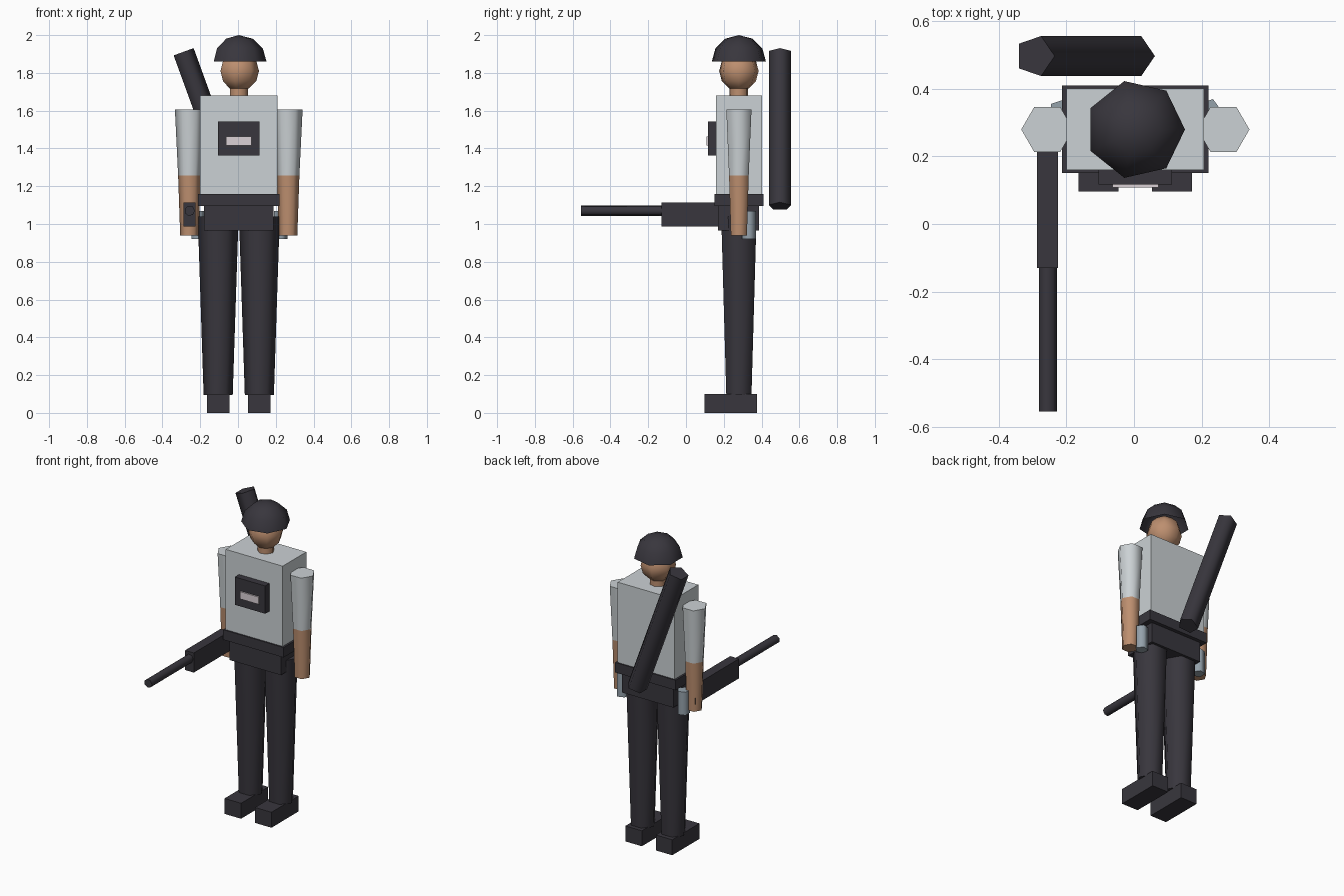
import bpy, bmesh, math
from mathutils import Matrix, Vector

cube = bpy.data.objects.get("Cube")
if cube:
    bpy.data.objects.remove(cube)


def material(name, rgb):
    m = bpy.data.materials.new(name)
    m.use_nodes = True
    m.diffuse_color = (*rgb, 1)
    m.node_tree.nodes["Principled BSDF"].inputs["Base Color"].default_value = (*rgb, 1)
    return m


DARK = material("charcoal", (0.040, 0.037, 0.047))
SHIRT = material("pale grey", (0.60, 0.64, 0.66))
SKIN = material("tan skin", (0.51, 0.275, 0.16))
STEEL = material("blue grey", (0.30, 0.36, 0.41))
LABEL = material("off white", (0.71, 0.64, 0.67))

MID_X, MID_Y = 0.004, 0.28


def finish(bm, name, mat):
    me = bpy.data.meshes.new(name)
    bm.to_mesh(me)
    bm.free()
    me.materials.append(mat)
    ob = bpy.data.objects.new(name, me)
    bpy.context.collection.objects.link(ob)
    return ob


def box(name, mat, x, y, z):
    """Box between (low, high) pairs on each axis."""
    bm = bmesh.new()
    bmesh.ops.create_cube(bm, size=1)
    for v in bm.verts:
        v.co = Vector([(lo + hi) / 2 + c * (hi - lo) for c, (lo, hi) in zip(v.co, (x, y, z))])
    return finish(bm, name, mat)


def lathe(name, mat, sides, profile, place, caps=True):
    """Loft of regular rings, profile = (radius, height) from bottom to top."""
    bm = bmesh.new()
    rings = []
    for r, h in profile:
        count = sides if r > 0 else 1
        angles = [math.tau * i / sides for i in range(count)]
        rings.append([bm.verts.new((r * math.cos(a), r * math.sin(a), h)) for a in angles])
    for low, up in zip(rings, rings[1:]):
        for i in range(sides):
            j = (i + 1) % sides
            corners = [low[i % len(low)], low[j % len(low)], up[j % len(up)], up[i % len(up)]]
            bm.faces.new(list(dict.fromkeys(corners)))
    if caps:
        if len(rings[0]) > 1:
            bm.faces.new(rings[0][::-1])
        if len(rings[-1]) > 1:
            bm.faces.new(rings[-1])
    bm.transform(place)
    ob = finish(bm, name, mat)
    bpy.ops.object.select_all(action="DESELECT")
    ob.select_set(True)
    bpy.context.view_layer.objects.active = ob
    bpy.ops.object.shade_smooth_by_angle(angle=math.radians(80))
    return ob


def arc(radius, height, start, steps):
    """Sphere profile from a start latitude up to the pole."""
    pts = []
    for i in range(steps + 1):
        a = math.radians(start + (90 - start) * i / steps)
        r = radius * math.cos(a)
        pts.append((r if r > 1e-5 else 0, height * math.sin(a)))
    return pts


def at(x, y, z=0):
    return Matrix.Translation((x, y, z))


# Head, neck and open helmet
lathe("head", SKIN, 7, arc(0.107, 0.107, -90, 6), at(MID_X, MID_Y, 1.81))
lathe("neck", SKIN, 7, [(0.05, 1.66), (0.05, 1.75)], at(MID_X, MID_Y))
lathe("helmet", DARK, 7, arc(0.147, 0.14, 0, 3), at(MID_X, MID_Y, 1.86), caps=False)

# Torso, belt and hips
box("torso", SHIRT, (-0.2, 0.208), (0.16, 0.402), (1.13, 1.68))
box("belt", DARK, (-0.213, 0.221), (0.151, 0.41), (1.095, 1.16))
box("hips", DARK, (-0.18, 0.188), (0.17, 0.387), (0.965, 1.097))

# Chest pack with label
box("chest_pack", DARK, (-0.105, 0.113), (0.117, 0.17), (1.363, 1.543))
box("chest_label", LABEL, (-0.063, 0.072), (0.108, 0.118), (1.416, 1.463))

# Limbs and hip canisters, one set per side
for side, s in (("left", 1), ("right", -1)):
    leg_x, arm_x = MID_X + s * 0.109, MID_X + s * 0.261
    lathe(side + "_leg", DARK, 6, [(0.077, 0.095), (0.108, 1.04)], at(leg_x, MID_Y))
    box(side + "_boot", DARK, (leg_x - 0.059, leg_x + 0.059), (0.097, 0.375), (0, 0.1))
    lathe(side + "_forearm", SKIN, 6, [(0.049, 0.94), (0.06, 1.257)], at(arm_x, MID_Y))
    lathe(side + "_sleeve", SHIRT, 6, [(0.06, 1.257), (0.077, 1.607)], at(arm_x, MID_Y))
    lathe(side + "_canister", STEEL, 5, [(0.039, 0.92), (0.039, 1.07)],
          at(MID_X + s * 0.218, 0.333))

# Gun held in the right hand
box("gun_body", DARK, (-0.288, -0.225), (-0.131, 0.318), (0.986, 1.113))
lathe("gun_barrel", DARK, 7, [(0.0275, 0), (0.0275, 0.455)],
      at(-0.256, -0.1, 1.07) @ Matrix.Rotation(math.pi / 2, 4, "X"))

# Tube slung across the back
lathe("back_tube", DARK, 5, [(0.0622, -0.434), (0.0622, 0.434)],
      at(-0.145, 0.4975, 1.502) @ Matrix.Rotation(math.radians(-20), 4, "Y"))
